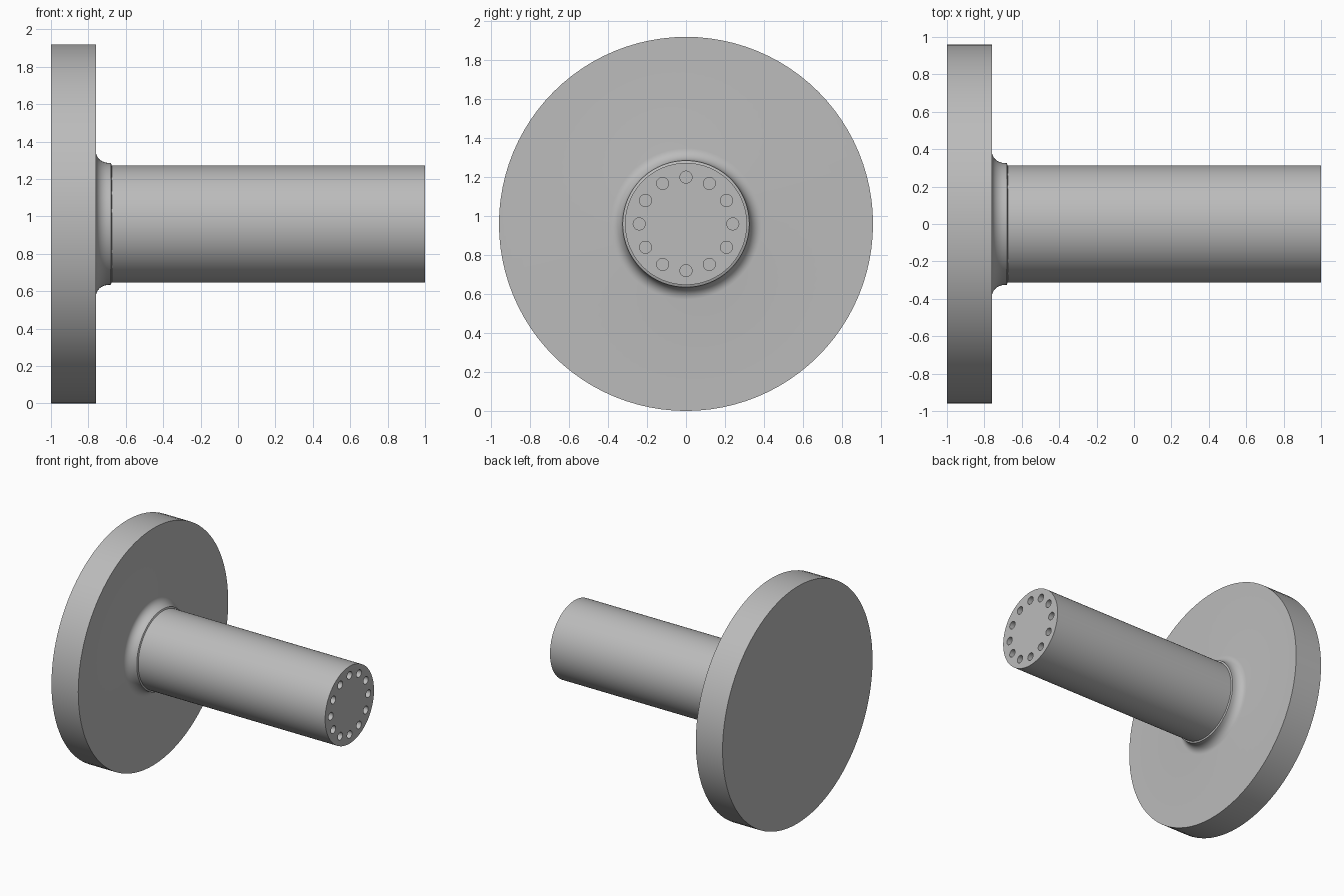
import bpy, bmesh, math
from mathutils import Matrix, Vector

cube = bpy.data.objects.get("Cube")
if cube:
    bpy.data.objects.remove(cube, do_unlink=True)

AXIS_Z = 0.96
SEGMENTS = 96

steel = bpy.data.materials.new("grey steel")
steel.use_nodes = True
colour = (0.50, 0.50, 0.50, 1)
steel.diffuse_color = colour
steel.node_tree.nodes["Principled BSDF"].inputs["Base Color"].default_value = colour


def make_object(name, bm):
    bmesh.ops.recalc_face_normals(bm, faces=bm.faces)
    mesh = bpy.data.meshes.new(name)
    bm.to_mesh(mesh)
    bm.free()
    mesh.materials.append(steel)
    obj = bpy.data.objects.new(name, mesh)
    bpy.context.collection.objects.link(obj)
    return obj


# Profile as (x, radius): disc, concave fillet, small collar step, shaft
profile = [(-1, 0), (-1, 0.96), (-0.76, 0.96)]
for i in range(9):
    t = math.pi / 2 * i / 8
    profile.append((-0.69 - 0.07 * math.cos(t), 0.388 - 0.062 * math.sin(t)))
profile += [(-0.68, 0.325), (-0.675, 0.313), (1, 0.313), (1, 0)]

# Flanged shaft turned around the x axis
bm = bmesh.new()
verts = [bm.verts.new((x, 0, AXIS_Z + r)) for x, r in profile]
edges = [bm.edges.new(pair) for pair in zip(verts, verts[1:])]
bmesh.ops.spin(bm, geom=verts + edges, cent=(0, 0, AXIS_Z), axis=(1, 0, 0),
               angle=math.tau, steps=SEGMENTS, use_merge=True)
bmesh.ops.remove_doubles(bm, verts=bm.verts, dist=0.0001)
# Flat end caps
caps = [f for f in bm.faces if all(abs(abs(v.co.x) - 1) < 1e-4 for v in f.verts)]
for side in (-1, 1):
    bmesh.ops.dissolve_faces(bm, faces=[f for f in caps if f.is_valid
                             and f.calc_center_median().x * side > 0])
shaft = make_object("flanged_shaft", bm)

# Ring of twelve bolt holes in the shaft end
bm = bmesh.new()
for i in range(12):
    a = math.tau * i / 12
    place = Matrix.Translation(Vector((1, 0.24 * math.cos(a), AXIS_Z + 0.24 * math.sin(a))))
    bmesh.ops.create_cone(bm, cap_ends=True, segments=24, radius1=0.031, radius2=0.031,
                          depth=0.4, matrix=place @ Matrix.Rotation(math.pi / 2, 4, "Y"))
cutter = make_object("bolt_hole_cutter", bm)
cutter.hide_render = True
cutter.hide_set(True)

holes = shaft.modifiers.new("bolt holes", "BOOLEAN")
holes.operation = "DIFFERENCE"
holes.solver = "EXACT"
holes.object = cutter

# Bake the holes, then shade smooth with sharp rims
bpy.ops.object.select_all(action="DESELECT")
shaft.select_set(True)
bpy.context.view_layer.objects.active = shaft
bpy.ops.object.modifier_apply(modifier=holes.name)
bpy.data.objects.remove(cutter, do_unlink=True)
bpy.ops.object.shade_smooth_by_angle(angle=math.radians(30))
